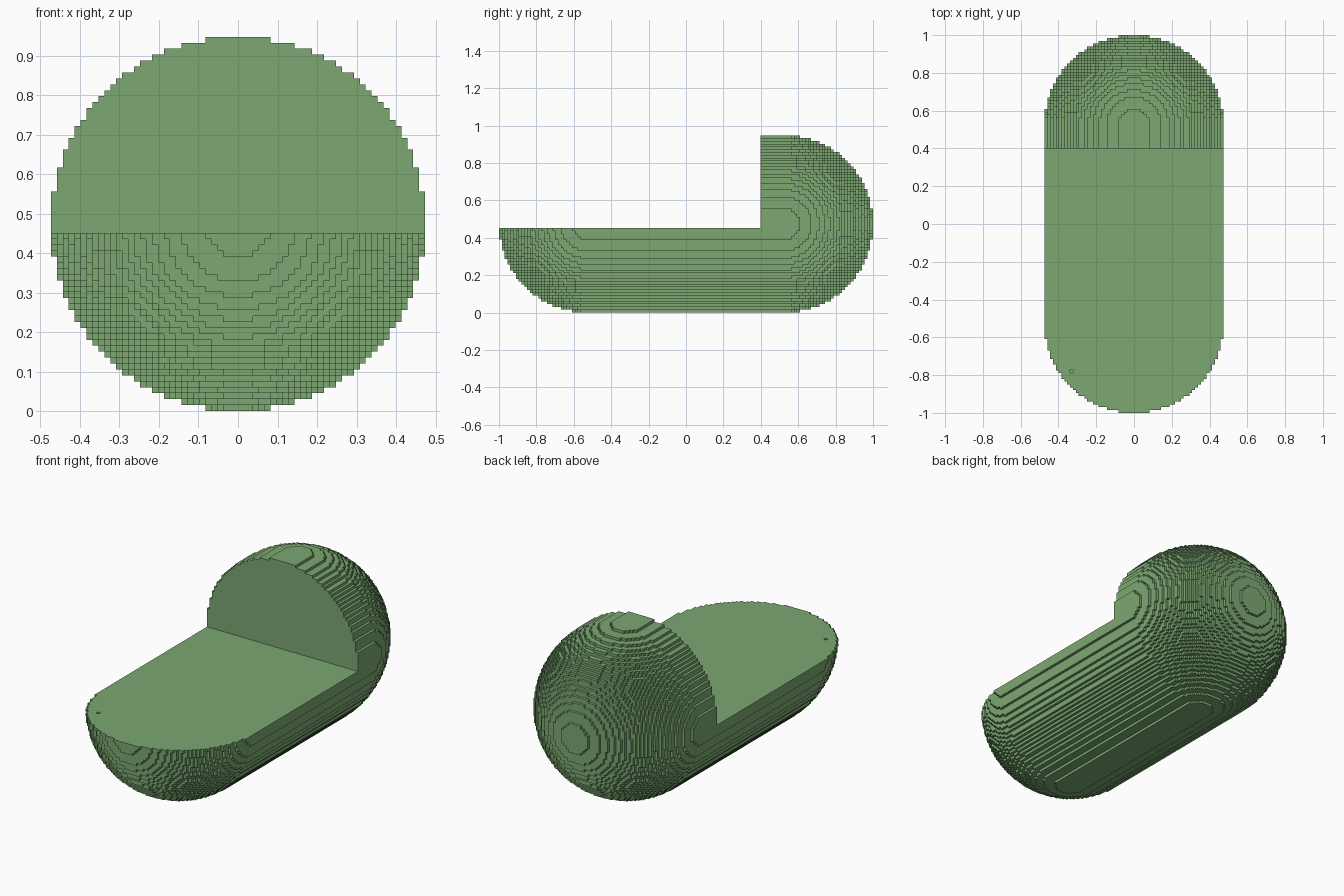
import bpy
import bmesh
import math
from mathutils import Vector

default = bpy.data.objects.get("Cube")
if default:
    bpy.data.objects.remove(default, do_unlink=True)

# Block grid: the capsule is 63 x 133 x 63 blocks
CELL = 2 / 133
RADIUS, CORE = 31.5, 35      # capsule radius, half length of straight part
CUT_Y, CUT_Z = -66 + 93, 30  # the notch lies in front of CUT_Y and above CUT_Z

green = bpy.data.materials.new("soft_green")
green.use_nodes = True
colour = (0.2, 0.39, 0.167, 1)
green.diffuse_color = colour
green.node_tree.nodes["Principled BSDF"].inputs["Base Color"].default_value = colour


def filled(x, y, z):
    """True where a block belongs to the notched capsule."""
    if y < CUT_Y and z >= CUT_Z:
        return False
    return x * x + max(abs(y) - CORE, 0) ** 2 + (z - 31) ** 2 <= RADIUS ** 2


def add_object(name, bm):
    mesh = bpy.data.meshes.new(name)
    bm.to_mesh(mesh)
    bm.free()
    obj = bpy.data.objects.new(name, mesh)
    bpy.context.collection.objects.link(obj)
    mesh.materials.append(green)
    return obj


# Stepped capsule body: exposed block sides, merged into flat terraces
bm = bmesh.new()
corners = {}


def corner(p):
    if p not in corners:
        corners[p] = bm.verts.new((p[0] * CELL, p[1] * CELL, p[2] * CELL))
    return corners[p]


blocks = {(x, y, z) for x in range(-31, 32) for y in range(-66, 67)
          for z in range(63) if filled(x, y, z)}
for block in blocks:
    for axis in range(3):
        for side in (-1, 1):
            near = list(block)
            near[axis] += side
            if tuple(near) in blocks:
                continue
            u, v = (axis + 1) % 3, (axis + 2) % 3
            ring = []
            for du, dv in ((-1, -1), (1, -1), (1, 1), (-1, 1)):
                offset = [0, 0, 0]
                offset[axis], offset[u], offset[v] = side, du, dv
                # x and y are block centres, z counts from the floor
                ring.append(corner((block[0] + offset[0] / 2,
                                    block[1] + offset[1] / 2,
                                    block[2] + (offset[2] + 1) / 2)))
            bm.faces.new(ring if side > 0 else ring[::-1])
bmesh.ops.dissolve_limit(bm, angle_limit=math.radians(1),
                         verts=bm.verts[:], edges=bm.edges[:])
body = add_object("capsule_body", bm)

# Tiny blind hole near the front of the deck
bm = bmesh.new()
bmesh.ops.create_cone(bm, cap_ends=True, segments=16, radius1=0.01,
                      radius2=0.01, depth=0.08)
bmesh.ops.translate(bm, verts=bm.verts[:], vec=Vector((-0.33, -0.78, CUT_Z * CELL)))
cutter = add_object("pin_hole_cutter", bm)
cutter.hide_render = True
cutter.hide_viewport = True
cutter.display_type = 'WIRE'

hole = body.modifiers.new("pin_hole", 'BOOLEAN')
hole.operation = 'DIFFERENCE'
hole.solver = 'EXACT'
hole.object = cutter
